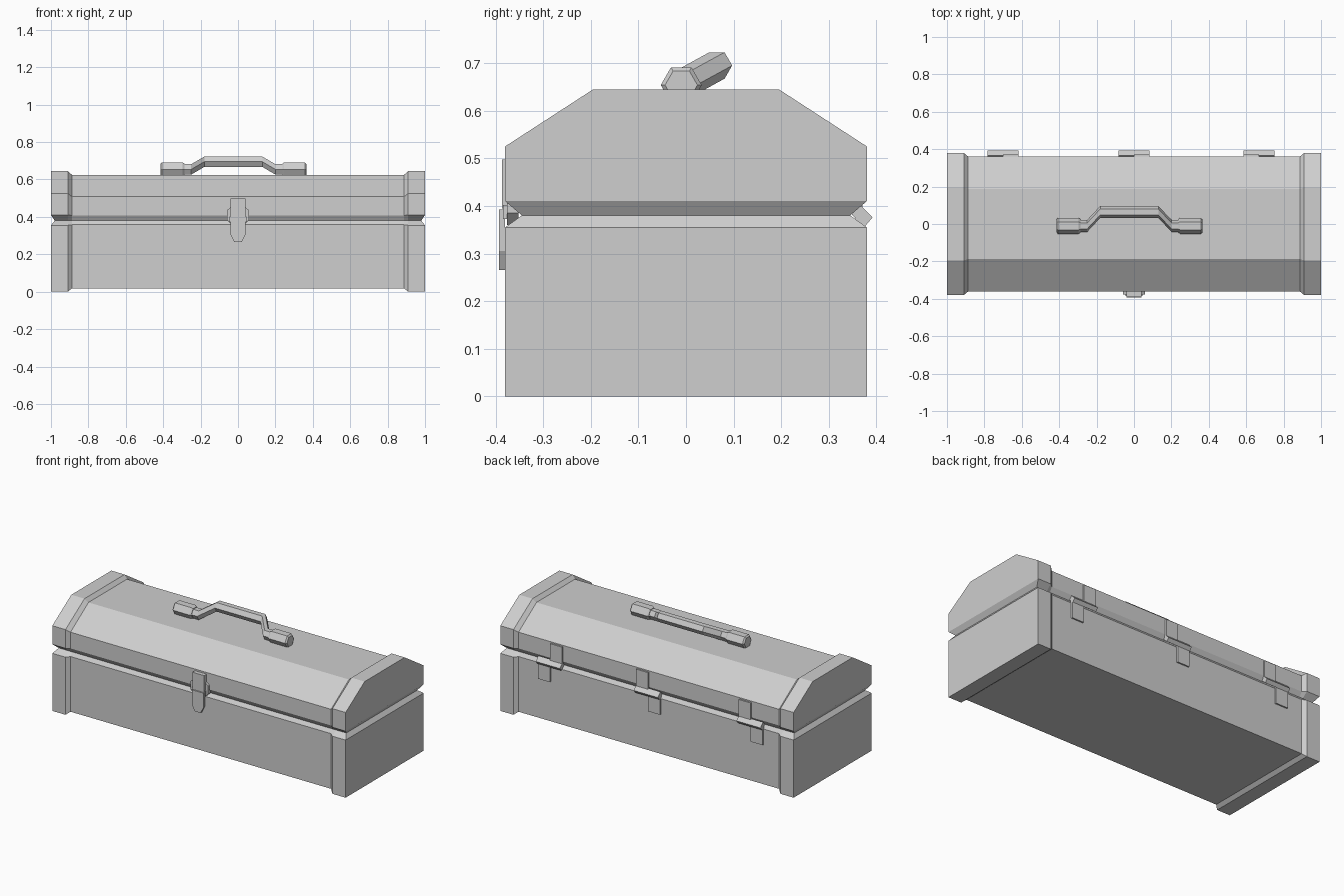
import bpy, bmesh, math

if "Cube" in bpy.data.objects:
    bpy.data.objects.remove(bpy.data.objects["Cube"], do_unlink=True)

# One plain grey for everything
GREY = (0.62, 0.62, 0.62, 1)
metal = bpy.data.materials.new("grey_metal")
metal.use_nodes = True
metal.diffuse_color = GREY
metal.node_tree.nodes["Principled BSDF"].inputs["Base Color"].default_value = GREY


def finish(name, bm):
    bmesh.ops.recalc_face_normals(bm, faces=bm.faces)
    mesh = bpy.data.meshes.new(name)
    bm.to_mesh(mesh)
    bm.free()
    mesh.materials.append(metal)
    obj = bpy.data.objects.new(name, mesh)
    bpy.context.collection.objects.link(obj)
    return obj


def skin(bm, rings):
    """Join neighbouring closed rings with quads and return their vertices."""
    loops = [[bm.verts.new(p) for p in ring] for ring in rings]
    for a, b in zip(loops, loops[1:]):
        for i in range(len(a)):
            j = (i + 1) % len(a)
            bm.faces.new((a[i], a[j], b[j], b[i]))
    return loops


def loft(name, rings):
    bm = bmesh.new()
    loops = skin(bm, rings)
    bm.faces.new(loops[0])
    bm.faces.new(loops[-1])
    return finish(name, bm)


def box(name, x0, x1, y0, y1, z0, z1):
    return loft(name, [[(x, y0, z0), (x, y1, z0), (x, y1, z1), (x, y0, z1)]
                       for x in (x0, x1)])


def plate(name, outline, y0, y1):
    """Flat plate with an outline in x and z."""
    return loft(name, [[(x, y, z) for x, z in outline] for y in (y0, y1)])


def shell(name, cap, panel):
    """Box half with raised end caps; half-profiles start at the seam."""
    def ring(x, half):
        pts = [(-y, z) for y, z in half] + [(y, z) for y, z in reversed(half)]
        return [(x, y, z) for y, z in pts]
    stations = [(-1, cap), (-0.91, cap), (-0.888, panel),
                (0.888, panel), (0.91, cap), (1, cap)]
    bm = bmesh.new()
    loops = skin(bm, [ring(x, half) for x, half in stations])
    for loop in (loops[0], loops[-1]):
        for v in (loop[0], loop[-1]):
            v.co.x *= 0.98              # seam chamfer wraps round the end
        bm.faces.new(loop[1:-1])
        bm.faces.new((loop[0], loop[1], loop[-2], loop[-1]))
    return finish(name, bm)


# Box and lid
shell("box_base",
      [(0.345, 0.38), (0.38, 0.355), (0.38, 0)],
      [(0.345, 0.38), (0.362, 0.358), (0.362, 0.018)])
shell("box_lid",
      [(0.345, 0.38), (0.38, 0.41), (0.38, 0.525), (0.195, 0.645)],
      [(0.345, 0.38), (0.362, 0.408), (0.362, 0.508), (0.188, 0.625)])


# Carrying handle, swung slightly backwards
def hexagon(x, y, z, r):
    return [(x, y + r * math.cos(math.radians(a)), z + r * math.sin(math.radians(a)))
            for a in range(0, 360, 60)]


MID = -0.025
REST = (-0.01, 0.654)
RAISED = (0.065, 0.695)
path = [(-0.28, REST), (-0.225, REST), (-0.155, RAISED),
        (0.155, RAISED), (0.225, REST), (0.28, REST)]
loft("handle_bar", [hexagon(MID + x, *p, 0.032) for x, p in path])
for side, s in (("right", -1), ("left", 1)):
    loft("handle_mount_" + side,
         [hexagon(MID + s * x, *REST, r)
          for x, r in ((0.262, 0.036), (0.272, 0.043), (0.382, 0.043), (0.39, 0.034))])

# Front latch
box("latch_plate", -0.04, 0.04, -0.387, -0.36, 0.395, 0.498)
half = [(0.035, 0.455), (0.06, 0.435), (0.06, 0.385), (0.035, 0.36)]
plate("latch_loop", half + [(-x, z) for x, z in reversed(half)], -0.376, -0.352)
half = [(0.04, 0.392), (0.04, 0.305), (0.02, 0.265)]
plate("latch_tongue", half + [(-x, z) for x, z in reversed(half)], -0.393, -0.38)
box("latch_pivot", -0.045, 0.045, -0.385, -0.355, 0.372, 0.402)

# Back hinges: a square barrel with one leaf up and one leaf down
barrel = [(0.348, 0.382), (0.366, 0.402), (0.392, 0.376), (0.376, 0.357)]
for name, x, up in (("right", -0.7, 1), ("middle", 0, 1), ("left", 0.668, -1)):
    loft("hinge_barrel_" + name,
         [[(x + d, y, z) for y, z in barrel] for d in (-0.082, 0, 0.082)])
    a, b = sorted((x, x + up * 0.082))
    box("hinge_upper_leaf_" + name, a, b, 0.355, 0.371, 0.385, 0.5)
    a, b = sorted((x, x - up * 0.082))
    box("hinge_lower_leaf_" + name, a, b, 0.355, 0.371, 0.262, 0.375)
